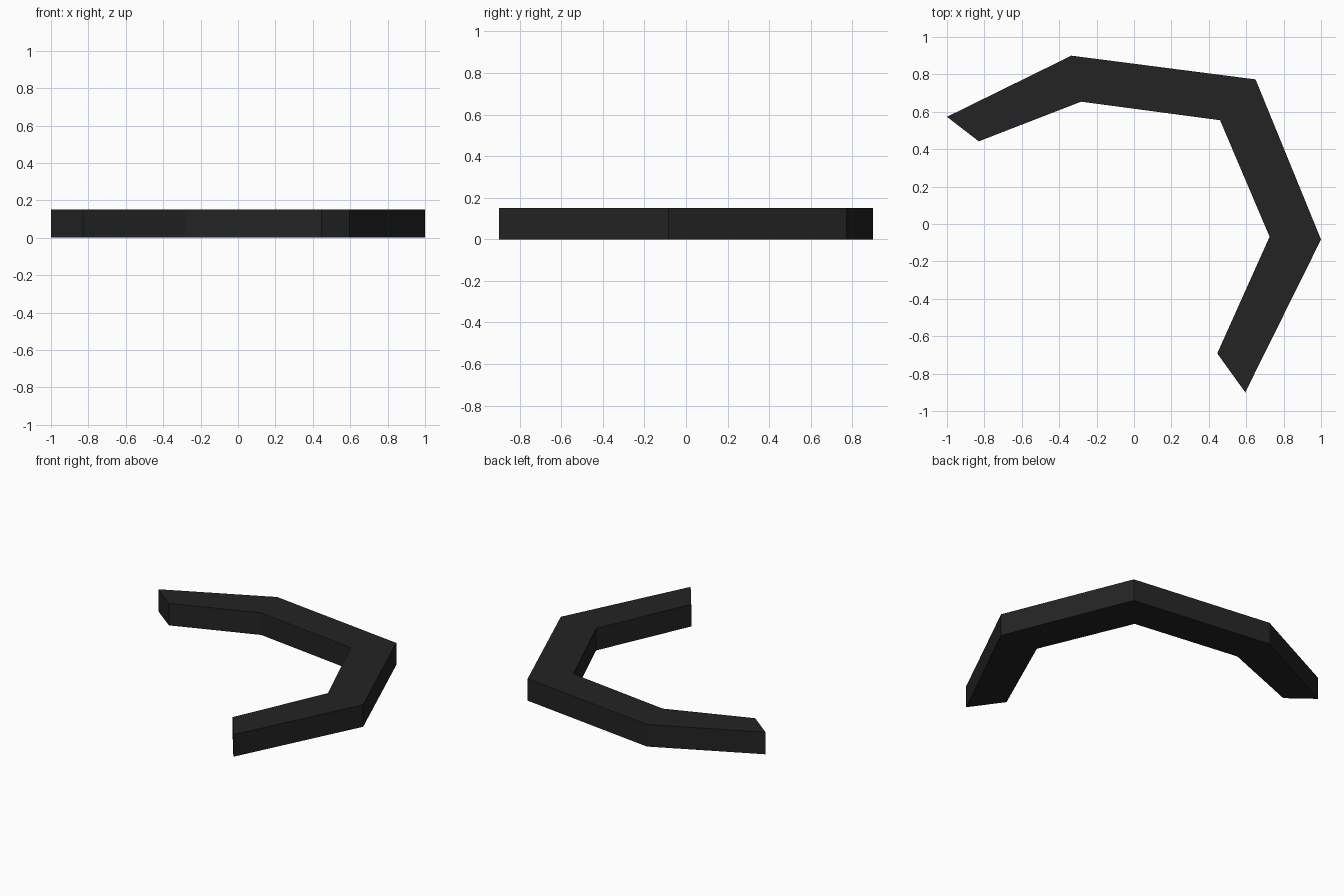
import bpy, bmesh

if "Cube" in bpy.data.objects:
    bpy.data.objects.remove(bpy.data.objects["Cube"])

HEIGHT = 0.15

# Plan outline: paired outer and inner corners along the bent strip
outer = [(-1.0, 0.573), (-0.335, 0.9), (0.65, 0.773), (1.0, -0.083), (0.595, -0.9)]
inner = [(-0.83, 0.442), (-0.283, 0.654), (0.46, 0.555), (0.725, -0.068), (0.445, -0.692)]

# Dark material
mat = bpy.data.materials.new("charcoal black")
mat.diffuse_color = (0.017, 0.017, 0.017, 1)
mat.use_nodes = True
mat.node_tree.nodes["Principled BSDF"].inputs["Base Color"].default_value = mat.diffuse_color

# Bent strip: one quad per segment, extruded upwards
bm = bmesh.new()
o = [bm.verts.new((x, y, 0)) for x, y in outer]
i = [bm.verts.new((x, y, 0)) for x, y in inner]
for k in range(len(o) - 1):
    bm.faces.new((o[k], o[k + 1], i[k + 1], i[k]))
ext = bmesh.ops.extrude_face_region(bm, geom=bm.faces[:], use_keep_orig=True)
top = [g for g in ext["geom"] if isinstance(g, bmesh.types.BMVert)]
bmesh.ops.translate(bm, verts=top, vec=(0, 0, HEIGHT))
bmesh.ops.recalc_face_normals(bm, faces=bm.faces[:])

mesh = bpy.data.meshes.new("bent_strip")
bm.to_mesh(mesh)
bm.free()
mesh.materials.append(mat)
bpy.context.collection.objects.link(bpy.data.objects.new("bent_strip", mesh))
